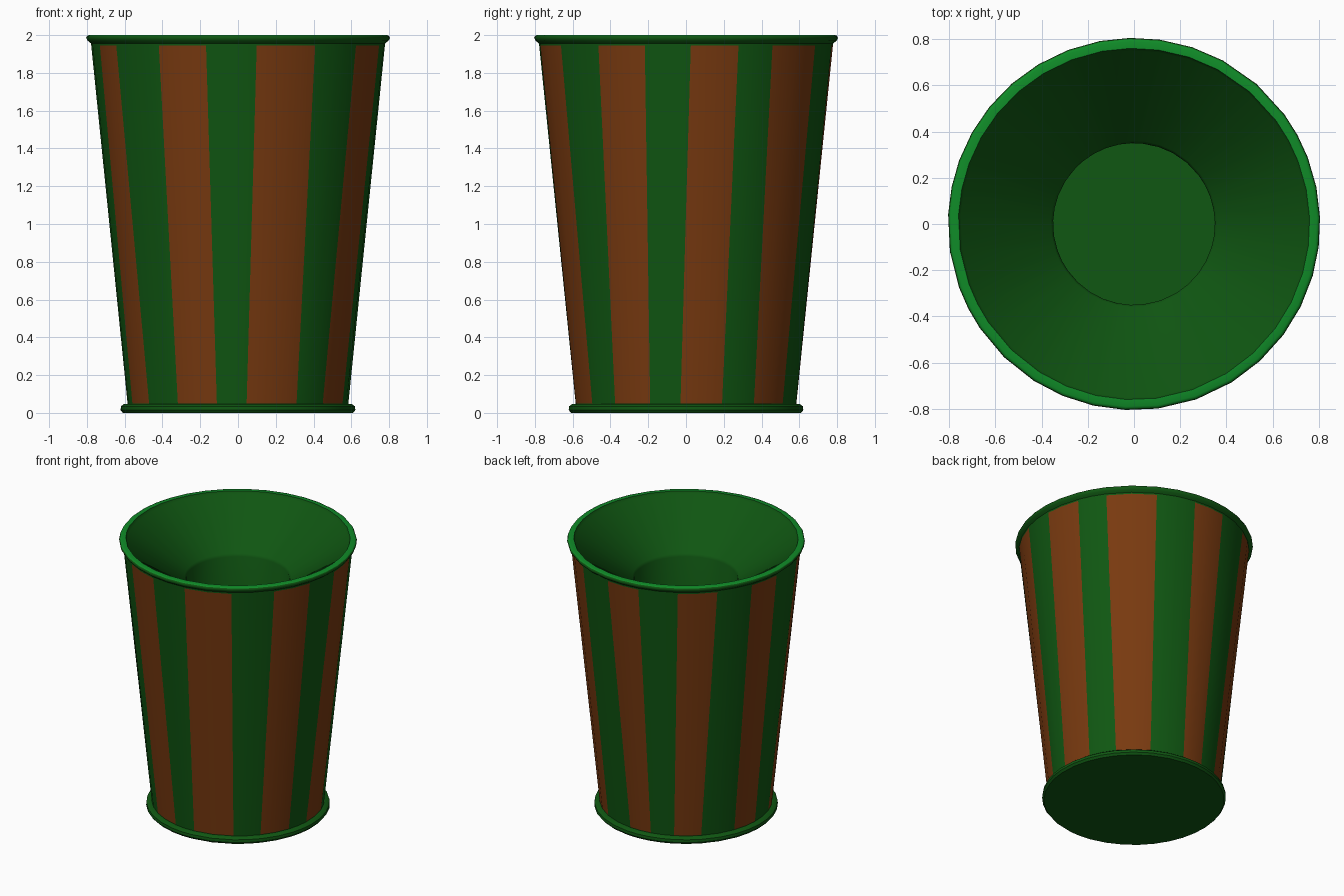
import bpy, bmesh, math

if "Cube" in bpy.data.objects:
    bpy.data.objects.remove(bpy.data.objects["Cube"])


def material(name, rgb):
    m = bpy.data.materials.new(name)
    m.diffuse_color = (*rgb, 1)
    m.use_nodes = True
    m.node_tree.nodes["Principled BSDF"].inputs["Base Color"].default_value = m.diffuse_color
    return m


GREEN = material("dark green", (0.005, 0.095, 0.006))
BROWN = material("brown", (0.19, 0.042, 0.005))
BRIGHT = material("bright green", (0.005, 0.26, 0.021))

# stripe edges in degrees, turning from the front towards the right side
TOP = [7.4, 31.7, 53.5, 73.8, 92, 111, 126, 151.5, 172, 190.5,
       211, 231, 250, 267, 290, 304, 327.4, 347.4]
LOW = [4.4, 32, 50, 71, 87, 109, 128, 151, 175, 191,
       207, 225, 249, 268, 287, 306.5, 327, 349]


def with_midpoints(edges):
    out = []
    for a, b in zip(edges, edges[1:] + [edges[0] + 360]):
        out += [a, (a + b) / 2]
    return out


TOP, LOW = with_midpoints(TOP), with_midpoints(LOW)
N = len(TOP)


def revolve(name, profile, mats, rule=None, cap_start=False, cap_end=False, angle=60):
    """Sweep (radius, height) points round z; rule(ring, segment) picks the material."""
    bm = bmesh.new()
    rings = []
    for r, z in profile:
        t = min(max(z / 2, 0), 1)
        ring = []
        for a, b in zip(LOW, TOP):
            p = math.radians(a + (b - a) * t)
            ring.append(bm.verts.new((r * math.sin(p), -r * math.cos(p), z)))
        rings.append(ring)
    for k in range(len(rings) - 1):
        for i in range(N):
            j = (i + 1) % N
            f = bm.faces.new((rings[k][i], rings[k][j], rings[k + 1][j], rings[k + 1][i]))
            if rule:
                f.material_index = rule(k, i)
    if cap_start:
        bm.faces.new(rings[0][::-1])
    if cap_end:
        bm.faces.new(rings[-1])
    me = bpy.data.meshes.new(name)
    bm.to_mesh(me)
    bm.free()
    for m in mats:
        me.materials.append(m)
    ob = bpy.data.objects.new(name, me)
    bpy.context.collection.objects.link(ob)
    bpy.ops.object.select_all(action='DESELECT')
    ob.select_set(True)
    bpy.context.view_layer.objects.active = ob
    bpy.ops.object.shade_smooth_by_angle(angle=math.radians(angle))
    return ob


# tapered wall with painted stripes
revolve("cup_wall", [(0.583, 0.03), (0.585, 0.05), (0.778, 1.945), (0.78, 1.965)],
        [GREEN, BROWN], lambda k, i: 1 if k == 1 and i % 4 < 2 else 0)

# foot disc
revolve("base_flange", [(0.61, 0.0), (0.622, 0.015), (0.62, 0.035), (0.605, 0.046), (0.58, 0.048)],
        [GREEN], cap_start=True, angle=40)

# rolled lip, bright on its top face
revolve("rim", [(0.778, 1.955), (0.797, 1.97), (0.805, 1.985), (0.80, 1.996),
                (0.79, 2.0), (0.76, 2.0)],
        [GREEN, BRIGHT], lambda k, i: 1 if k >= 3 else 0)

# funnel and well inside the cup
revolve("inner_bowl", [(0.76, 2.0), (0.75, 1.98), (0.36, 1.72), (0.35, 1.70), (0.35, 0.10)],
        [GREEN], cap_end=True)
